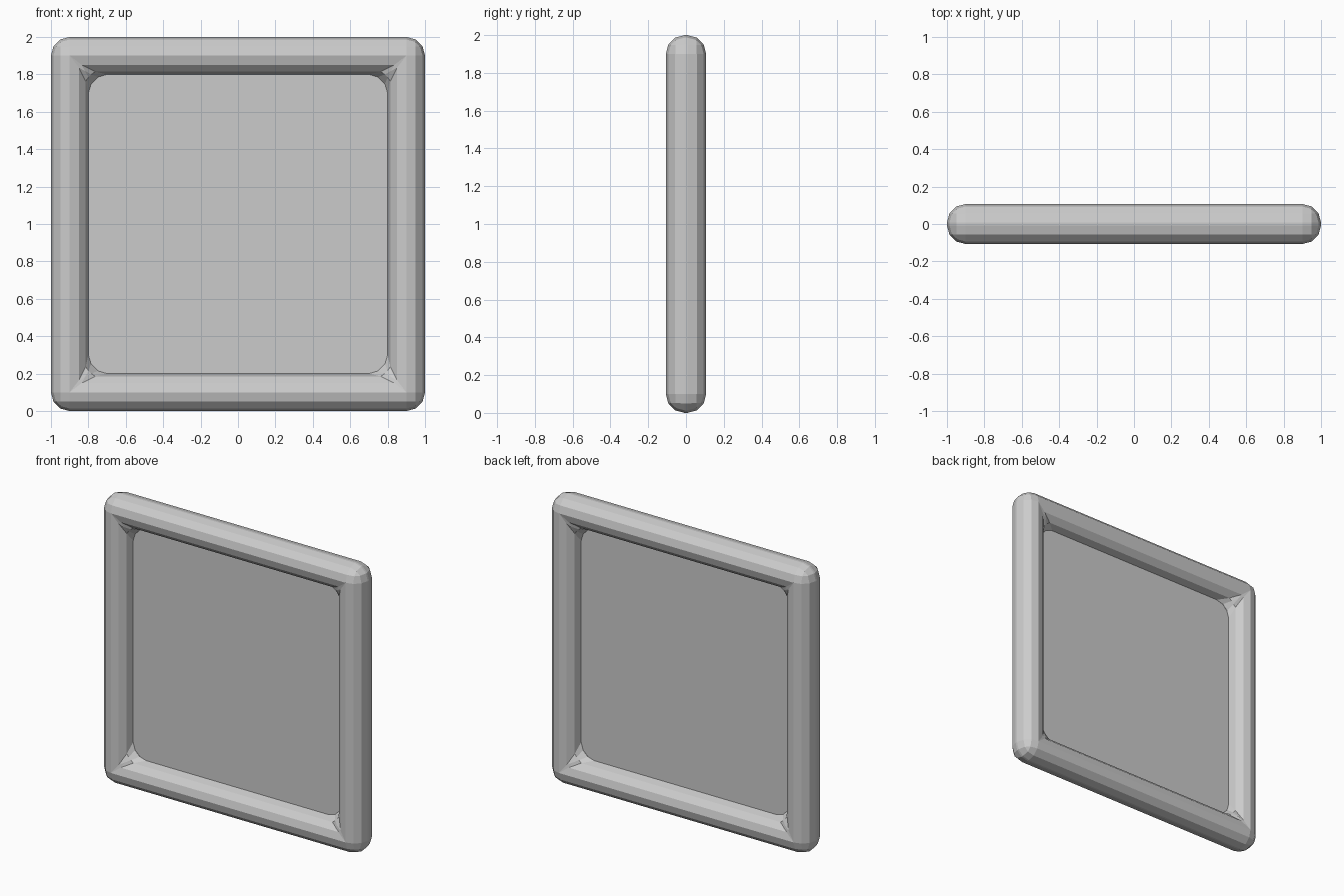
import bpy
import bmesh

cube = bpy.data.objects.get("Cube")
if cube:
    bpy.data.objects.remove(cube)

HALF, BAR, DEPTH, ROUND = 1.0, 0.2, 0.107, 0.1

grey = bpy.data.materials.new("light grey")
grey.use_nodes = True
grey.diffuse_color = (0.6, 0.6, 0.6, 1)
grey.node_tree.nodes["Principled BSDF"].inputs["Base Color"].default_value = grey.diffuse_color


def make_object(name, bm):
    bmesh.ops.recalc_face_normals(bm, faces=bm.faces)
    mesh = bpy.data.meshes.new(name)
    bm.to_mesh(mesh)
    bm.free()
    mesh.materials.append(grey)
    obj = bpy.data.objects.new(name, mesh)
    bpy.context.collection.objects.link(obj)
    return obj


def ring(bm, half, y):
    corners = [(-1, -1), (1, -1), (1, 1), (-1, 1)]
    return [bm.verts.new((sx * half, y, HALF + sz * half)) for sx, sz in corners]


# Square frame with every edge rounded, inside and out
bm = bmesh.new()
loops = [ring(bm, HALF, -DEPTH), ring(bm, HALF - BAR, -DEPTH),
         ring(bm, HALF - BAR, DEPTH), ring(bm, HALF, DEPTH)]
for a, b in zip(loops, loops[1:] + loops[:1]):
    for i in range(4):
        j = (i + 1) % 4
        bm.faces.new((a[i], a[j], b[j], b[i]))
frame = make_object("frame", bm)
bevel = frame.modifiers.new("rounding", "BEVEL")
bevel.width = ROUND
bevel.segments = 3
bevel.limit_method = "ANGLE"
bevel.use_clamp_overlap = False

# Thin centre panel, its edges tucked inside the frame
bm = bmesh.new()
bmesh.ops.create_cube(bm, size=1)
side = 2 * (HALF - BAR) + 0.04
for v in bm.verts:
    v.co = (v.co.x * side, v.co.y * 0.01, v.co.z * side + HALF)
make_object("panel", bm)
